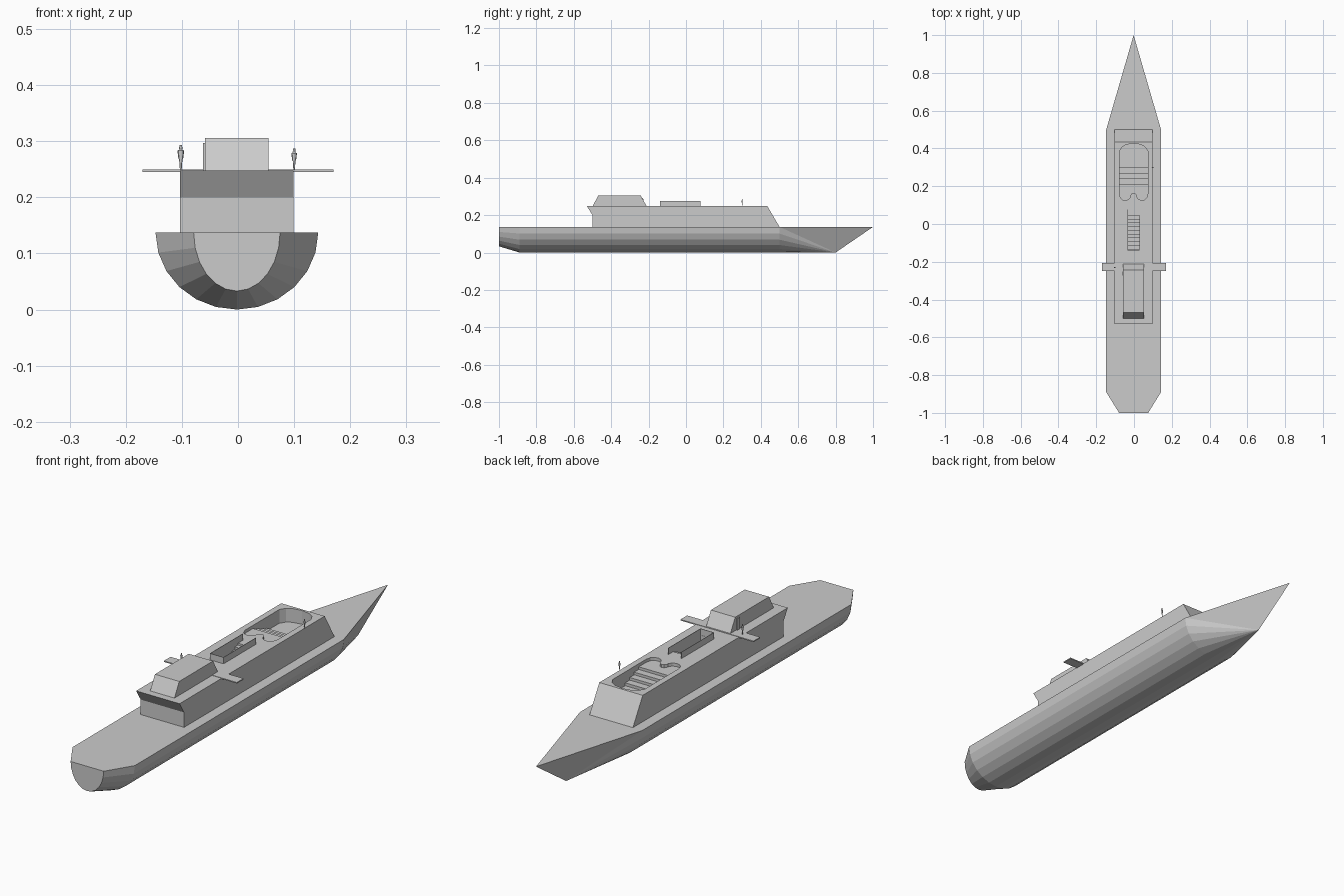
import bpy
import bmesh
from math import sin, cos, pi
from mathutils import Vector

cube = bpy.data.objects.get("Cube")
if cube:
    bpy.data.objects.remove(cube, do_unlink=True)

grey = bpy.data.materials.new("light grey")
grey.use_nodes = True
colour = (0.6, 0.6, 0.6, 1)
grey.diffuse_color = colour
grey.node_tree.nodes["Principled BSDF"].inputs["Base Color"].default_value = colour

CX = -0.002      # centre line of the hull and its houses
DECK = 0.137
ROOF = 0.248


def finish(name, bm):
    bmesh.ops.recalc_face_normals(bm, faces=bm.faces)
    mesh = bpy.data.meshes.new(name)
    bm.to_mesh(mesh)
    bm.free()
    mesh.materials.append(grey)
    obj = bpy.data.objects.new(name, mesh)
    bpy.context.collection.objects.link(obj)
    return obj


def prism(name, points, offset):
    """Extrude a closed outline of 3D points along an offset."""
    bm = bmesh.new()
    face = bm.faces.new([bm.verts.new(p) for p in points])
    new = bmesh.ops.extrude_face_region(bm, geom=[face])["geom"]
    verts = [g for g in new if isinstance(g, bmesh.types.BMVert)]
    bmesh.ops.translate(bm, verts=verts, vec=Vector(offset))
    return finish(name, bm)


def side_prism(name, profile, x0, x1):
    return prism(name, [(x0, y, z) for y, z in profile], (x1 - x0, 0, 0))


def box(name, x0, x1, y0, y1, z0, z1):
    return side_prism(name, [(y0, z0), (y1, z0), (y1, z1), (y0, z1)], x0, x1)


def cut(target, cutter):
    cutter.hide_render = True
    mod = target.modifiers.new("cut", "BOOLEAN")
    mod.operation = "DIFFERENCE"
    mod.solver = "EXACT"
    mod.object = cutter
    bpy.context.view_layer.objects.active = target
    bpy.ops.object.modifier_apply(modifier=mod.name)
    bpy.data.objects.remove(cutter, do_unlink=True)


# Hull: half-round sections, tapered stern, raked pointed bow
def section(bm, y, rx, rz, steps=12):
    angles = [pi * i / steps for i in range(steps + 1)]
    return [bm.verts.new((CX - rx * cos(a), y, DECK - rz * sin(a))) for a in angles]


bm = bmesh.new()
stern = section(bm, -1, 0.077, 0.104)
aft = section(bm, -0.89, 0.145, DECK)
fore = section(bm, 0.5, 0.145, DECK)
foot = bm.verts.new((CX, 0.8, 0))
tip = bm.verts.new((CX, 1, DECK))
for a, b in ((stern, aft), (aft, fore)):
    for i in range(len(a) - 1):
        bm.faces.new((a[i], a[i + 1], b[i + 1], b[i]))
for i in range(len(fore) - 1):
    bm.faces.new((fore[i], fore[i + 1], foot))
bm.faces.new((fore[0], foot, tip))
bm.faces.new((fore[-1], tip, foot))
bm.faces.new(stern)
bm.faces.new((stern[0], aft[0], fore[0], tip, fore[-1], aft[-1], stern[-1]))
finish("hull", bm)

# Main superstructure with sloped front and overhanging stern edge
house = side_prism("superstructure", [
    (-0.5, DECK - 0.002), (0.5, DECK - 0.002), (0.5, DECK), (0.435, ROOF),
    (-0.53, ROOF), (-0.5, 0.2)], -0.103, 0.099)

# Pool recess with a rounded bow end and a notched stern end
half = [(0, 0.427), (0.04, 0.42), (0.06, 0.408), (0.075, 0.385), (0.075, 0.16),
        (0.07, 0.14), (0.058, 0.128), (0.042, 0.125), (0.026, 0.131),
        (0.018, 0.142), (0.016, 0.152), (0.009, 0.162), (0, 0.165)]
outline = half + [(-x, y) for x, y in reversed(half[1:-1])]
FLOOR = 0.19
cut(house, prism("pool_cutter", [(CX + x, y, FLOOR) for x, y in outline], (0, 0, 0.1)))
for i in range(4):
    box("pool_step", CX - 0.078, CX + 0.078, 0.11, 0.21 + 0.03 * i,
        FLOOR - 0.01, 0.235 - 0.011 * i)

# Stairwell descending towards the stern
cut(house, box("stairwell_cutter", CX - 0.03, CX + 0.03, -0.136, 0.045, 0.16, 0.3))
for i in range(8):
    box("stair", CX - 0.031, CX + 0.031, 0.025 - 0.02 * i, 0.05,
        0.155, 0.24 - 0.01 * i)

# Thin parapet around the stairwell, open towards the bow
for side in (-1, 1):
    x = CX + side * 0.031
    box("stairwell_parapet", x - 0.001, x + 0.001, -0.139, 0.078, ROOF - 0.002, 0.275)
box("stairwell_parapet_end", CX - 0.032, CX + 0.032, -0.139, -0.137, ROOF - 0.002, 0.275)

# Bridge deckhouse, its door and the wings
side_prism("bridge", [(-0.5, ROOF - 0.001), (-0.21, ROOF - 0.001),
                      (-0.243, 0.306), (-0.468, 0.306)], -0.059, 0.054)
box("bridge_door", -0.062, -0.058, -0.272, -0.252, ROOF, 0.297)
box("bridge_wings", -0.17, 0.17, -0.25, -0.206, 0.245, 0.2495)


# Standing figures made from tapered pieces
def figure(name, x, y, height, width):
    bm = bmesh.new()
    # bottom, top, lower radius, upper radius as fractions of height and width
    for z0, z1, r0, r1 in ((0, 0.45, 0.25, 0.5), (0.45, 0.78, 0.7, 1),
                           (0.78, 0.84, 1, 0.3), (0.84, 1, 0.5, 0.4)):
        ring = bmesh.ops.create_cone(bm, cap_ends=True, segments=8,
                                     radius1=r0 * width, radius2=r1 * width,
                                     depth=(z1 - z0) * height)["verts"]
        bmesh.ops.translate(bm, verts=ring, vec=(0, 0, (z0 + z1) / 2 * height))
    bmesh.ops.scale(bm, verts=bm.verts, vec=(1, 0.5, 1))
    bmesh.ops.translate(bm, verts=bm.verts, vec=(x, y, ROOF))
    finish(name, bm)


figure("wing_figure", -0.102, -0.23, 0.045, 0.006)
figure("deck_figure", 0.1, 0.3, 0.039, 0.005)
